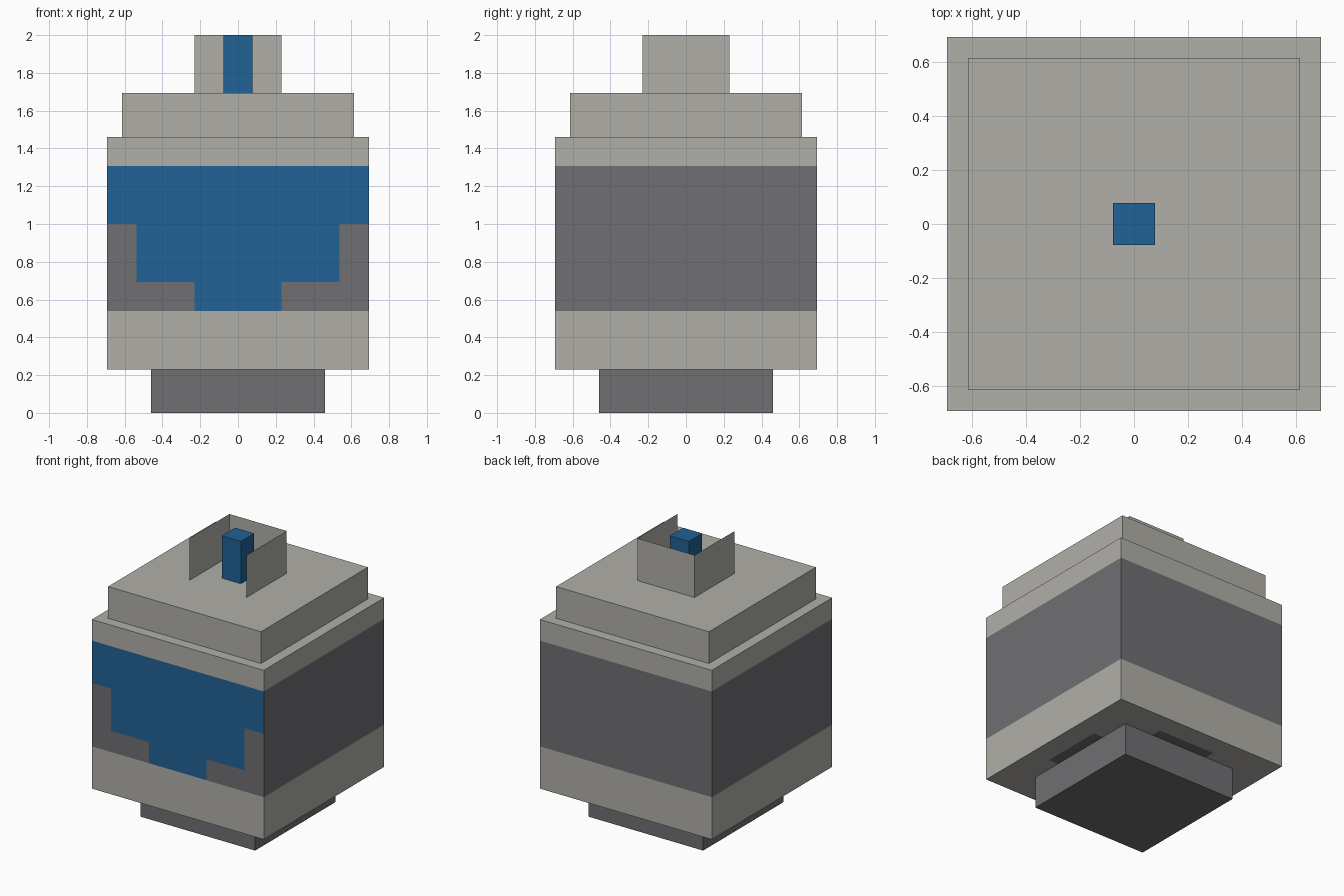
import bpy
import bmesh
from mathutils import Vector

if "Cube" in bpy.data.objects:
    bpy.data.objects.remove(bpy.data.objects["Cube"], do_unlink=True)

U = 1 / 13  # block unit: the model is 26 units tall


def make_material(name, srgb):
    linear = [((c / 255 + 0.055) / 1.055) ** 2.4 for c in srgb] + [1.0]
    mat = bpy.data.materials.new(name)
    mat.use_nodes = True
    mat.diffuse_color = linear
    mat.node_tree.nodes["Principled BSDF"].inputs["Base Color"].default_value = linear
    return mat


LIGHT = make_material("light warm grey", (176, 175, 168))
DARK = make_material("dark grey", (112, 110, 113))
BLUE = make_material("blue", (32, 98, 149))


def finish(name, bm, *materials):
    mesh = bpy.data.meshes.new(name)
    bm.to_mesh(mesh)
    bm.free()
    for mat in materials:
        mesh.materials.append(mat)
    obj = bpy.data.objects.new(name, mesh)
    bpy.context.collection.objects.link(obj)
    return obj


def block(half, bottom, top):
    """Square block in units, centred on the z axis."""
    bm = bmesh.new()
    bmesh.ops.create_cube(bm, size=1)
    for v in bm.verts:
        v.co = Vector((v.co.x * 2 * half, v.co.y * 2 * half,
                       top if v.co.z > 0 else bottom)) * U
    return bm


def cut(bm, axis, places):
    normal = Vector((0, 0, 0))
    normal[axis] = 1
    for p in places:
        bmesh.ops.bisect_plane(bm, geom=bm.verts[:] + bm.edges[:] + bm.faces[:],
                               plane_co=normal * p * U, plane_no=normal)


# Plain blocks: foot, lid and the post on top
finish("foot", block(6, 0, 3), DARK)
finish("lid", block(8, 19, 22), LIGHT)
finish("top_post", block(1, 22, 26), BLUE)

# Body: cut into bands and steps, then coloured by position
body = block(9, 3, 19)
cut(body, 2, (7, 9, 13, 17))
for axis in (0, 1):
    cut(body, axis, (-7, -3, 3, 7))
body.normal_update()
for face in body.faces:
    x, y, z = face.calc_center_median() / U
    inner, outer = sorted((abs(x), abs(y)))
    if face.normal.z < -0.5:
        # cross-shaped dark mark around the foot
        face.material_index = 1 if inner < 3 and outer < 7 else 0
    elif abs(face.normal.z) < 0.5 and 7 < z < 17:
        # stepped blue bib on the front, dark band elsewhere
        bib_half = 9 if z > 13 else 7 if z > 9 else 3
        on_bib = face.normal.y < -0.5 and abs(x) < bib_half
        face.material_index = 2 if on_bib else 1
finish("body", body, LIGHT, DARK, BLUE)

# Thin guard around the post, open at the front
guard = bmesh.new()
path = ((-3, -3), (-3, 3), (3, 3), (3, -3))
low, high = ([guard.verts.new(Vector((x, y, z)) * U) for x, y in path]
             for z in (22, 26))
for i in range(3):
    guard.faces.new((low[i + 1], low[i], high[i], high[i + 1]))
finish("post_guard", guard, LIGHT)
